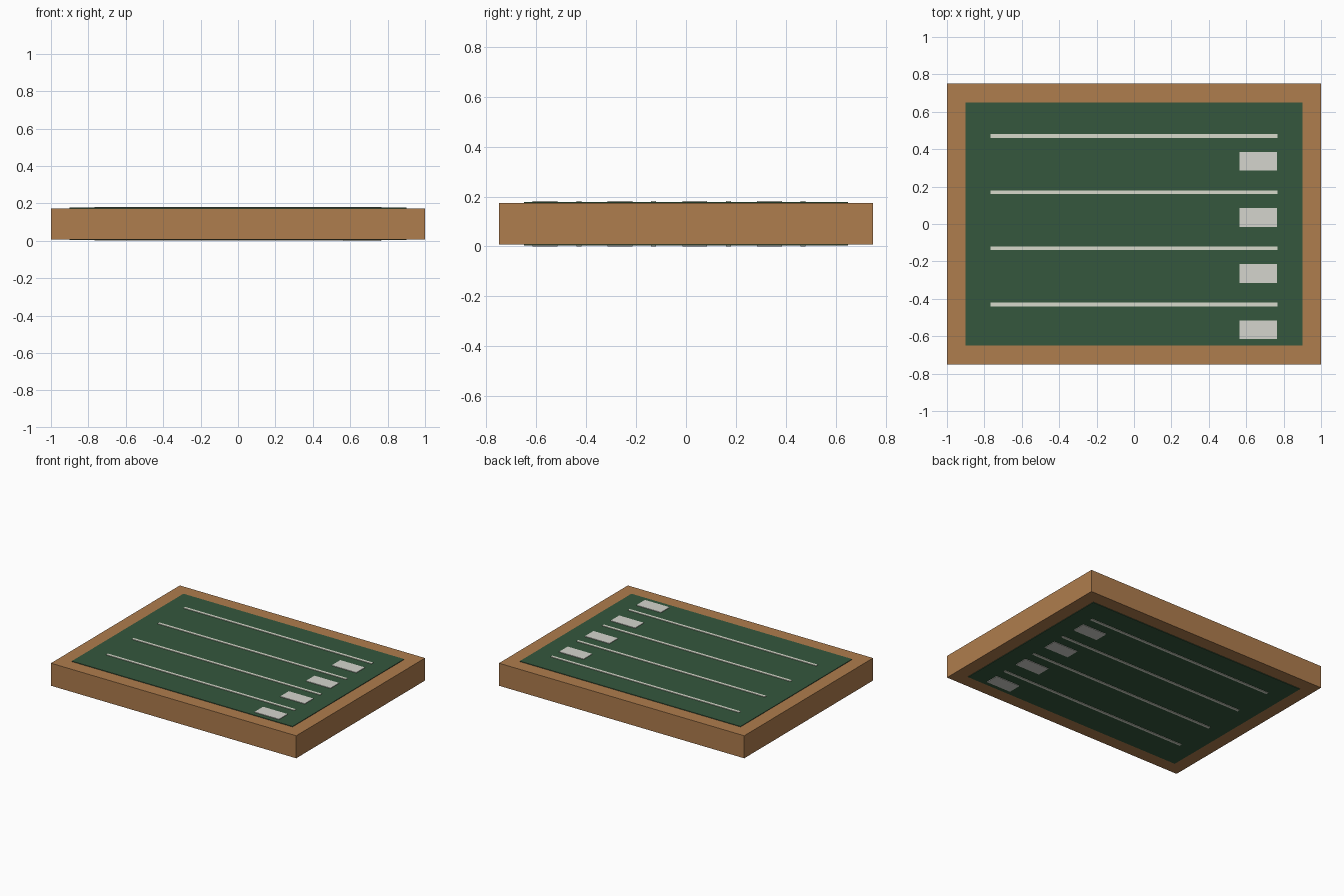
import bpy

if "Cube" in bpy.data.objects:
    bpy.data.objects.remove(bpy.data.objects["Cube"])

MID_Z = 0.091  # the board is symmetric about this height


def material(name, rgb):
    m = bpy.data.materials.new(name)
    m.diffuse_color = (*rgb, 1.0)
    m.use_nodes = True
    m.node_tree.nodes["Principled BSDF"].inputs["Base Color"].default_value = m.diffuse_color
    return m


def slab(name, x, y, width, depth, height, mat):
    bpy.ops.mesh.primitive_cube_add(size=1, location=(x, y, MID_Z))
    ob = bpy.context.object
    ob.name = name
    ob.scale = (width, depth, height)
    bpy.ops.object.transform_apply(location=False, rotation=False, scale=True)
    ob.data.materials.append(mat)
    return ob


wood = material("wood", (0.43, 0.205, 0.075))
green = material("board_green", (0.035, 0.095, 0.047))
chalk = material("chalk", (0.68, 0.70, 0.60))
patch = material("patch_grey", (0.66, 0.66, 0.61))

# Wooden surround
slab("wooden_frame", 0, 0, 2.0, 1.5, 0.166, wood)

# Writing surface, slightly proud on both faces
slab("writing_surface", 0, 0, 1.8, 1.3, 0.174, green)

# Four ruled rows, each with a small block at the right, showing on both faces
for i in range(4):
    y = 0.47 - 0.3 * i
    slab(f"ruled_line_{i + 1}", 0, y, 1.535, 0.02, 0.181, chalk)
    slab(f"row_block_{i + 1}", 0.665, y - 0.135, 0.2, 0.1, 0.182, patch)
